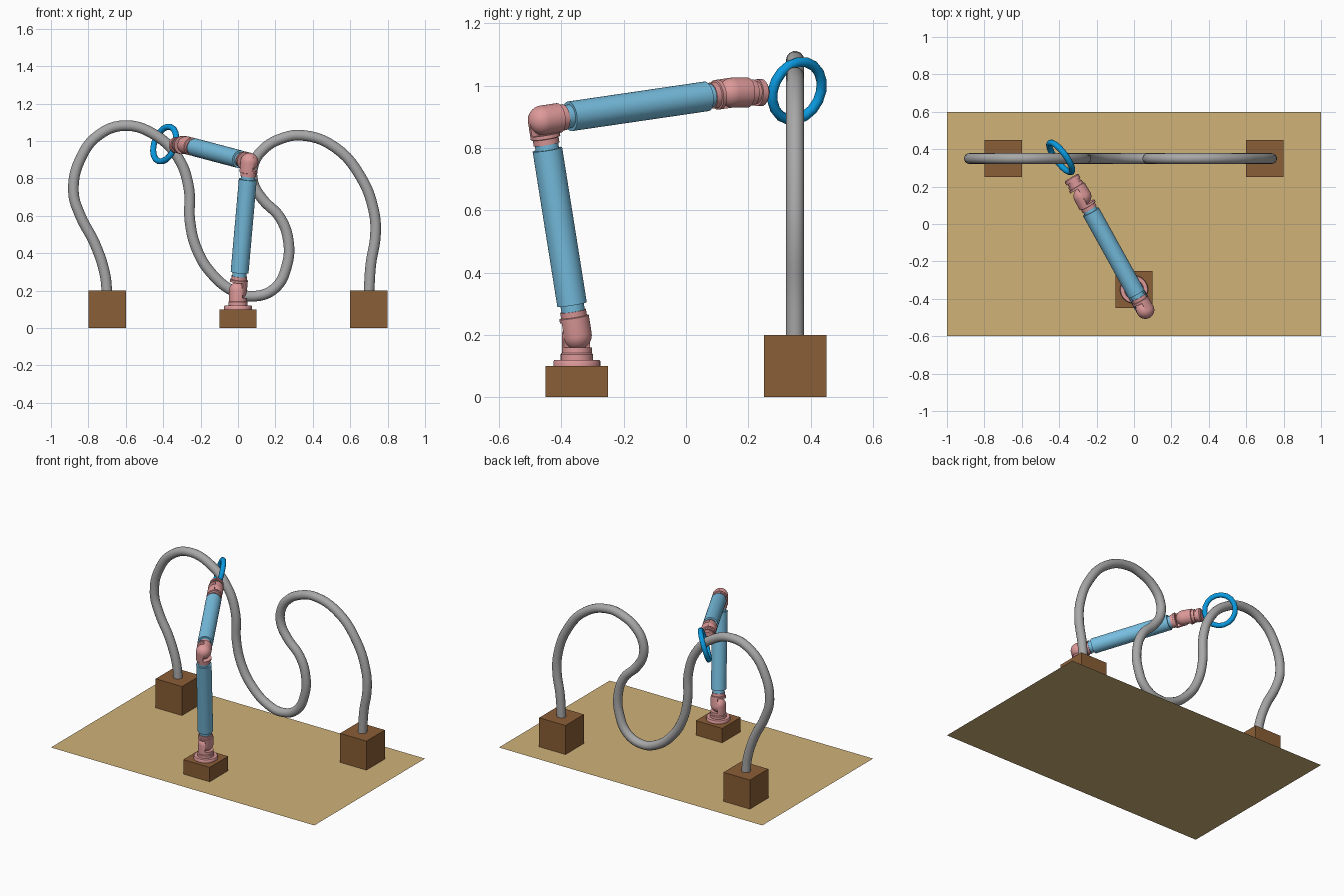
import bpy, bmesh, math
from mathutils import Vector, Matrix

if "Cube" in bpy.data.objects:
    bpy.data.objects.remove(bpy.data.objects["Cube"])


def mat(name, rgb):
    m = bpy.data.materials.new(name)
    lin = [((c / 255 + 0.055) / 1.055) ** 2.4 for c in rgb]
    m.diffuse_color = (*lin, 1)
    m.use_nodes = True
    m.node_tree.nodes["Principled BSDF"].inputs["Base Color"].default_value = m.diffuse_color
    return m


TAN = mat("tan_floor", (208, 178, 120))
BROWN = mat("brown_wood", (138, 94, 54))
GREY = mat("grey_pipe", (168, 168, 168))
SKY = mat("light_blue", (120, 192, 226))
PINK = mat("soft_pink", (222, 153, 153))
BLUE = mat("bright_blue", (10, 154, 224))


def add(name, bm, material, smooth=True):
    bmesh.ops.recalc_face_normals(bm, faces=bm.faces)
    me = bpy.data.meshes.new(name)
    bm.to_mesh(me)
    bm.free()
    me.materials.append(material)
    ob = bpy.data.objects.new(name, me)
    bpy.context.collection.objects.link(ob)
    if smooth:
        bpy.ops.object.select_all(action='DESELECT')
        ob.select_set(True)
        bpy.context.view_layer.objects.active = ob
        bpy.ops.object.shade_smooth_by_angle(angle=math.radians(40))
    return ob


def box(name, x, y, size, height):
    bm = bmesh.new()
    low = 0.001
    bmesh.ops.create_cube(bm, size=1, matrix=Matrix.Translation((x, y, (height + low) / 2))
                          @ Matrix.Diagonal((size, size, height - low, 1)))
    add(name, bm, BROWN, False)


def frame(origin, axis, side):
    """Local z along axis, local y toward side."""
    z = axis.normalized()
    y = (side - side.dot(z) * z).normalized()
    m = Matrix((y.cross(z), y, z)).transposed().to_4x4()
    m.translation = origin
    return m


def lathe(name, profile, matrix, material, half=False, n=32):
    """Revolve (radius, height) points; a half turn is closed with a flat face."""
    bm = bmesh.new()
    steps = n // 2 + 1 if half else n
    rows = []
    for r, h in profile:
        rows.append([bm.verts.new((r * math.cos(2 * math.pi * i / n), r * math.sin(2 * math.pi * i / n), h))
                     for i in range(steps)])
    for a, b in zip(rows, rows[1:]):
        for i in range(n // 2 if half else n):
            j = (i + 1) % steps
            bm.faces.new((a[i], a[j], b[j], b[i]))
    if half:
        bm.faces.new([r[0] for r in rows] + [r[-1] for r in reversed(rows)])
    for row in (rows[0], rows[-1]):
        bm.faces.new(row)
    bmesh.ops.remove_doubles(bm, verts=bm.verts, dist=1e-5)
    bmesh.ops.transform(bm, matrix=matrix, verts=bm.verts)
    return add(name, bm, material)


R = 0.048


def knuckle(name, joint, axis, side, end=0.068):
    """Half capsule around a joint with a full collar at its far end."""
    m = frame(joint, axis, side)
    dome = [(R * math.sin(t * math.pi / 16), -R * math.cos(t * math.pi / 16)) for t in range(9)]
    lathe(name, dome + [(R, end - 0.012)], m, PINK, half=True)
    lathe(name + "_collar", [(R, end - 0.022), (R, end - 0.01), (0.042, end - 0.008),
                             (0.042, end + 0.01)], m, PINK)


def link(name, joint, axis, length):
    m = frame(joint, axis, S)
    a, b = 0.1, length - 0.095
    lathe(name, [(0.038, 0.075), (0.038, a), (R, a), (R, b), (0.038, b), (0.038, length - 0.075)], m, SKY)


# floor and wooden blocks
bm = bmesh.new()
bmesh.ops.create_grid(bm, x_segments=1, y_segments=1, size=1, matrix=Matrix.Diagonal((1, 0.6, 1, 1)))
add("floor", bm, TAN, False)
box("arm_block", 0, -0.35, 0.2, 0.1)
for label, x in (("left", -0.7), ("right", 0.7)):
    box(label + "_pipe_block", x, 0.35, 0.2, 0.2)

# curved pipe
path = [(-.70, .19), (-.712, .29), (-.765, .45), (-.845, .605), (-.88, .73), (-.84, .91), (-.74, 1.035),
        (-.60, 1.082), (-.44, 1.03), (-.32, .91), (-.263, .75), (-.257, .57), (-.22, .42), (-.14, .29),
        (-.02, .195), (.09, .17), (.20, .215), (.26, .33), (.27, .46), (.225, .59), (.13, .69), (.08, .78),
        (.085, .88), (.135, .955), (.225, 1.01), (.345, 1.03), (.52, .965), (.655, .81), (.725, .63),
        (.735, .50), (.71, .34), (.70, .19)]
cu = bpy.data.curves.new("pipe_path", 'CURVE')
cu.dimensions = '3D'
cu.bevel_depth = 0.029
cu.bevel_resolution = 5
cu.resolution_u = 5
cu.use_fill_caps = True
sp = cu.splines.new('BEZIER')
sp.bezier_points.add(len(path) - 1)
for p, (x, z) in zip(sp.bezier_points, path):
    p.co = (x, 0.35, z)
    p.handle_left_type = p.handle_right_type = 'AUTO'
guide = bpy.data.objects.new("pipe_guide", cu)
bpy.context.collection.objects.link(guide)
bpy.context.view_layer.update()
bm = bmesh.new()
bm.from_mesh(guide.evaluated_get(bpy.context.evaluated_depsgraph_get()).to_mesh())
bpy.data.objects.remove(guide)
add("curved_pipe", bm, GREY)

# arm skeleton: heading H, sideways S, three joints
H = Vector((-0.485, 0.8745, 0))
S = Vector((0.8745, 0.485, 0))
UP = Vector((0, 0, 1))
L = 0.70
d1 = (UP * 0.984 - H * 0.179).normalized()
d2 = (H * 0.992 + UP * 0.127).normalized()
d3 = Vector((-0.51, 0.86, 0.0))
shoulder = Vector((0, -0.35, 0.2))
elbow = shoulder + d1 * L
wrist = elbow + d2 * L

# pedestal discs
lathe("pedestal", [(0.075, 0.1), (0.075, 0.116), (0.072, 0.12), (0.052, 0.12), (0.052, 0.138),
                   (R, 0.142), (R, 0.16)], Matrix.Translation((0, -0.35, 0)), PINK)

# joints: incoming half on one side, outgoing half on the other
for name, j, din, dout in (("shoulder", shoulder, UP, d1), ("elbow", elbow, d1, d2), ("wrist", wrist, d2, d3)):
    knuckle(name + "_inner", j, -din, -S)
    knuckle(name + "_outer", j, dout, S)
link("lower_arm", shoulder, d1, L)
link("upper_arm", elbow, d2, L)
lathe("wrist_flange", [(0.036, 0.07), (0.036, 0.092), (0.043, 0.092), (0.043, 0.112), (0.036, 0.118)],
      frame(wrist, d3, S), PINK)

# gripper ring
normal = Vector((0.768, 0.57, -0.28))
major, minor, n, k = 0.097, 0.0165, 18, 10
m = frame(Vector((-0.392, 0.356, 0.983)), normal, UP)
bm = bmesh.new()
vs = []
for i in range(n):
    a = 2 * math.pi * i / n
    row = []
    for q in range(k):
        b = 2 * math.pi * q / k
        r = major + minor * math.cos(b)
        row.append(bm.verts.new(m @ Vector((r * math.cos(a), r * math.sin(a), minor * math.sin(b)))))
    vs.append(row)
for i in range(n):
    for q in range(k):
        a, b = vs[i], vs[(i + 1) % n]
        bm.faces.new((a[q], b[q], b[(q + 1) % k], a[(q + 1) % k]))
add("gripper_ring", bm, BLUE)
